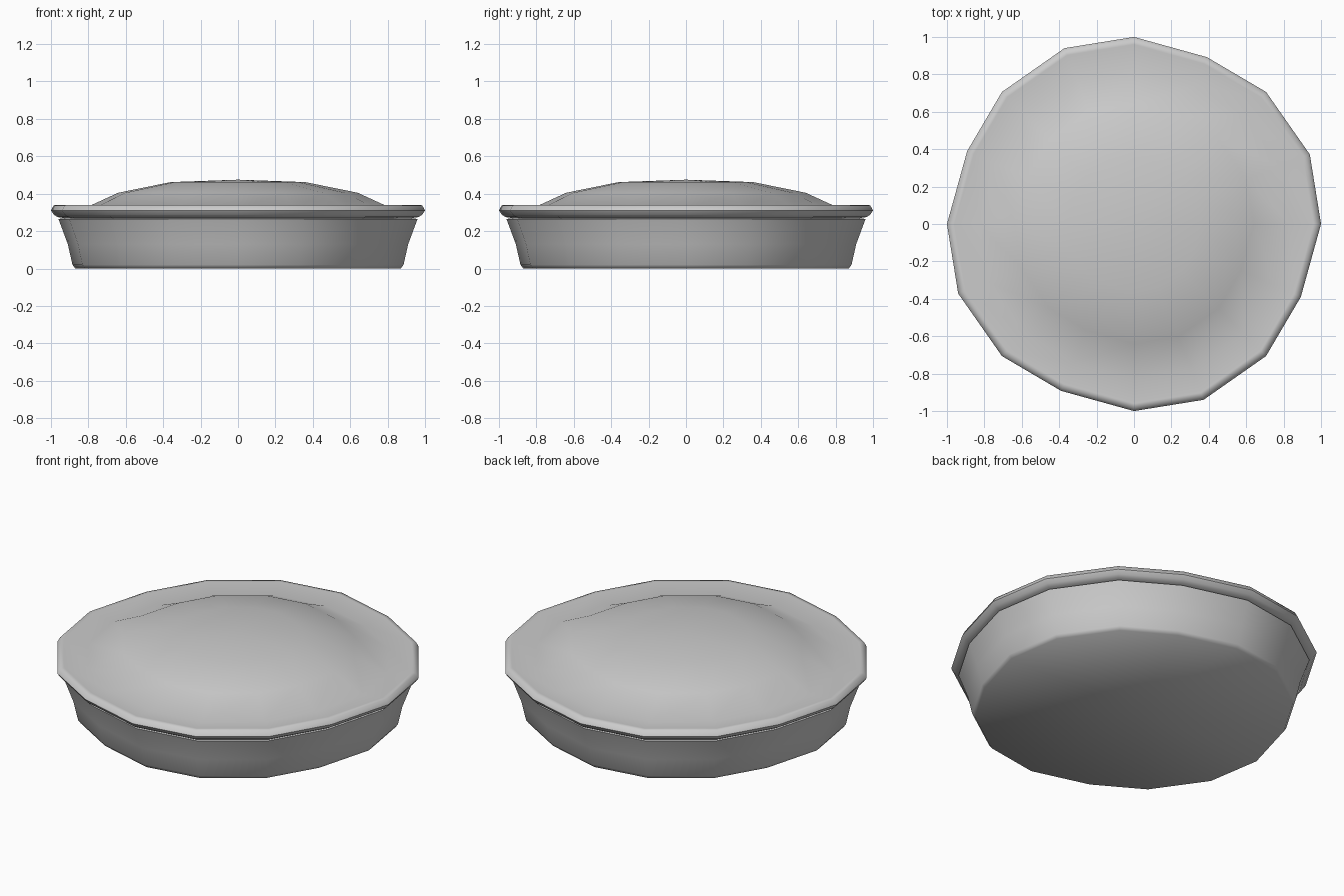
import bpy, bmesh

cube = bpy.data.objects.get("Cube")
if cube:
    bpy.data.objects.remove(cube, do_unlink=True)

grey = bpy.data.materials.new("plain grey")
grey.use_nodes = True
colour = (0.6, 0.6, 0.6, 1)
grey.diffuse_color = colour
grey.node_tree.nodes["Principled BSDF"].inputs["Base Color"].default_value = colour

# Sixteen-sided outline, made by turning one quarter four times
quarter = [(1, 0), (0.94, 0.372), (0.706, 0.706), (0.39, 0.892)]
outline = []
for turn in range(4):
    outline += quarter
    quarter = [(-y, x) for x, y in quarter]


def lathe(name, profile):
    """Sweep (radius, height) points around the outline; radius 0 closes to a point."""
    bm = bmesh.new()
    rings = []
    for r, z in profile:
        if r == 0:
            rings.append([bm.verts.new((0, 0, z))] * len(outline))
        else:
            rings.append([bm.verts.new((x * r, y * r, z)) for x, y in outline])
    for low, high in zip(rings, rings[1:]):
        for i in range(len(outline)):
            j = (i + 1) % len(outline)
            corners = dict.fromkeys((low[i], low[j], high[j], high[i]))
            bm.faces.new(list(corners))
    bmesh.ops.recalc_face_normals(bm, faces=bm.faces)
    mesh = bpy.data.meshes.new(name)
    bm.to_mesh(mesh)
    bm.free()
    mesh.materials.append(grey)
    obj = bpy.data.objects.new(name, mesh)
    bpy.context.collection.objects.link(obj)
    bpy.ops.object.select_all(action="DESELECT")
    obj.select_set(True)
    bpy.context.view_layer.objects.active = obj
    bpy.ops.object.shade_smooth_by_angle(angle=1.05)
    return obj


# Flared dish with a flat base
lathe("dish", [(0, 0), (0.87, 0), (0.885, 0.02), (0.91, 0.13),
               (0.96, 0.265), (0.92, 0.27), (0, 0.27)])

# Domed lid with a shallow valley and a rounded overhanging rim
lathe("domed_lid", [(0, 0.268), (0.92, 0.268), (0.965, 0.275), (0.985, 0.288),
                    (1, 0.31), (0.985, 0.338), (0.96, 0.34), (0.83, 0.318),
                    (0.64, 0.405), (0.36, 0.462), (0, 0.475)])
